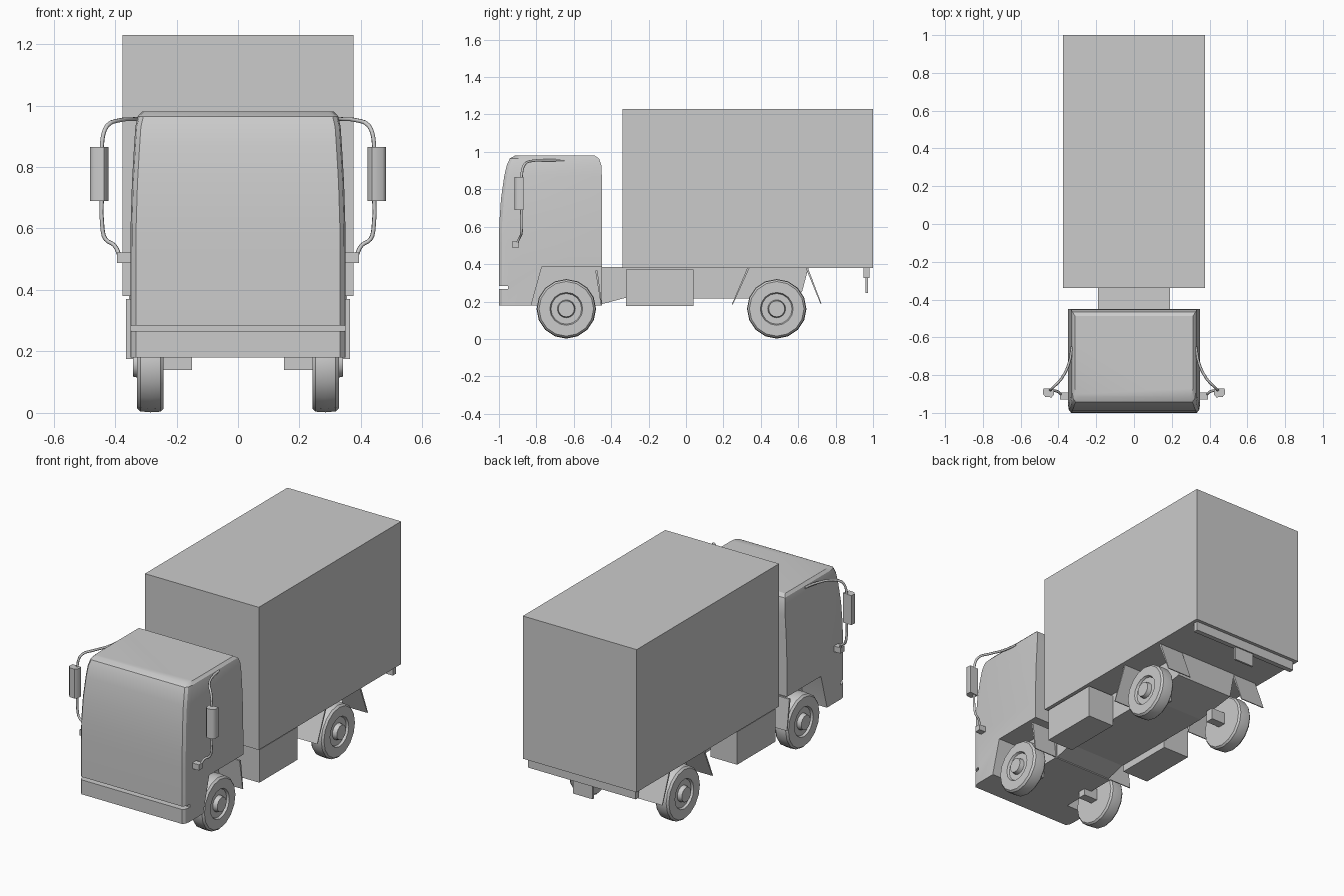
import bpy, bmesh, math

if "Cube" in bpy.data.objects:
    bpy.data.objects.remove(bpy.data.objects["Cube"])


def finish(name, bm, smooth=None):
    bmesh.ops.recalc_face_normals(bm, faces=bm.faces)
    mesh = bpy.data.meshes.new(name)
    bm.to_mesh(mesh)
    bm.free()
    ob = bpy.data.objects.new(name, mesh)
    bpy.context.collection.objects.link(ob)
    if smooth:
        shade(ob, smooth)
    return ob


def activate(ob):
    bpy.ops.object.select_all(action='DESELECT')
    ob.select_set(True)
    bpy.context.view_layer.objects.active = ob


def shade(ob, degrees):
    activate(ob)
    bpy.ops.object.shade_smooth_by_angle(angle=math.radians(degrees))


def loft(name, rings, caps=True, closed=False, smooth=None):
    bm = bmesh.new()
    vs = [[bm.verts.new(p) for p in r] for r in rings]
    pairs = list(zip(vs, vs[1:])) + ([(vs[-1], vs[0])] if closed else [])
    n = len(rings[0])
    for a, b in pairs:
        for i in range(n):
            j = (i + 1) % n
            bm.faces.new((a[i], a[j], b[j], b[i]))
    if caps:
        bm.faces.new(vs[0])
        bm.faces.new(vs[-1])
    return finish(name, bm, smooth)


def prism(name, profile, x0, x1):
    """Extrude a (y, z) outline across x."""
    return loft(name, [[(x, y, z) for y, z in profile] for x in (x0, x1)])


def box(name, x0, x1, y0, y1, z0, z1):
    return prism(name, [(y0, z0), (y1, z0), (y1, z1), (y0, z1)], x0, x1)


def cut(ob, cutter):
    cutter.hide_render = True
    mod = ob.modifiers.new("cut", 'BOOLEAN')
    mod.operation, mod.solver, mod.object = 'DIFFERENCE', 'EXACT', cutter
    activate(ob)
    bpy.ops.object.modifier_apply(modifier=mod.name)
    bpy.data.objects.remove(cutter, do_unlink=True)


def wheel(name, s, y, z=0.161, sides=16):
    profile = [(.242, .148), (.252, .157), (.285, .159), (.318, .156), (.329, .146),
               (.329, .088), (.316, .082), (.316, .048), (.342, .043)]
    rings = []
    for x, r in profile:
        rings.append([(s * x, y + r * math.sin(2 * math.pi * i / sides),
                       z - r * math.cos(2 * math.pi * i / sides)) for i in range(sides)])
    return loft(name, rings, smooth=35)


def tube(name, pts, radius):
    cu = bpy.data.curves.new(name, 'CURVE')
    cu.dimensions = '3D'
    cu.bevel_depth, cu.bevel_resolution, cu.resolution_u = radius, 1, 3
    cu.use_fill_caps = True
    sp = cu.splines.new('BEZIER')
    sp.bezier_points.add(len(pts) - 1)
    for bp, p in zip(sp.bezier_points, pts):
        bp.co = p
        bp.handle_left_type = bp.handle_right_type = 'AUTO'
    ob = bpy.data.objects.new(name, cu)
    bpy.context.collection.objects.link(ob)
    activate(ob)
    bpy.ops.object.convert(target='MESH')
    return ob


# Cab shell: horizontal sections (z, half width, front y, back y)
levels = [(.18, .35, -1, -.45), (.50, .35, -1, -.45), (.62, .349, -.998, -.45),
          (.75, .345, -.989, -.45), (.87, .338, -.972, -.45), (.93, .334, -.958, -.453),
          (.965, .326, -.942, -.465), (.98, .312, -.915, -.488)]
rings = []
for z, w, f, b in levels:
    half = [(w - .018, f), (w - .005, f + .015), (w, f + .045), (w, b)]
    rings.append([(x, y, z) for x, y in half] + [(-x, y, z) for x, y in reversed(half)])
cab = loft("cab", rings)

# Bumper groove and wheel wells
cut(cab, box("groove_cutter", -.5, .5, -1.1, -.952, .266, .284))
well = [(-.833, .10), (-.825, .19), (-.77, .388), (-.40, .388), (-.40, .10)]
for s in (-1, 1):
    cut(cab, prism("well_cutter", well, s * .20, s * .5))
shade(cab, 30)

# Cargo box and chassis
box("cargo_box", -.375, .375, -.34, 1.0, .38, 1.23)
prism("chassis", [(-.455, .385), (-.455, .185), (-.33, .218), (.36, .215),
                  (.62, .25), (.655, .382)], -.19, .19)

# Rear bumper bar and plate
box("rear_bumper", -.355, .355, .95, .98, .325, .385)
box("rear_plate", -.065, .065, .96, .972, .245, .33)

for s, side in ((-1, "left"), (1, "right")):
    # Wheels with axle stubs into the chassis
    for y, end in ((-.64, "front"), (.485, "rear")):
        wheel(f"{end}_{side}_wheel", s, y)
        box(f"{end}_{side}_axle", s * .15, s * .25, y - .025, y + .025, .14, .21)

    # Storage box under the cargo floor
    box(f"{side}_side_box", s * .19, s * .365, -.32, .04, .175, .37)

    # Mud flaps
    for name, (y0, z0), (y1, z1) in (("front_wheel", (-.485, .365), (-.456, .185)),
                                     ("rear_wheel_fore", (.33, .385), (.245, .185)),
                                     ("rear_wheel_aft", (.638, .385), (.718, .19))):
        prism(f"{name}_{side}_flap", [(y0, z0), (y0 + .012, z0), (y1 + .006, z1), (y1, z1)],
              s * .19, s * .35)

    # Mirror arm, mount and housing
    arm = [(.328, -.65, .957), (.345, -.74, .955), (.385, -.82, .952), (.425, -.862, .935),
           (.441, -.877, .89), (.441, -.88, .75), (.441, -.88, .60), (.431, -.88, .565),
           (.402, -.888, .545), (.385, -.905, .51)]
    tube(f"{side}_mirror_arm", [(s * x, y, z) for x, y, z in arm], .007)
    box(f"{side}_mirror_mount", s * .34, s * .393, -.93, -.893, .488, .522)
    shell = [(.422, -.873), (.424, -.905), (.436, -.918), (.47, -.915), (.482, -.90), (.48, -.87)]
    heads = [[(s * x, y, z) for x, y in shell] for z in (.69, .865)]
    loft(f"{side}_mirror", heads, smooth=50)
